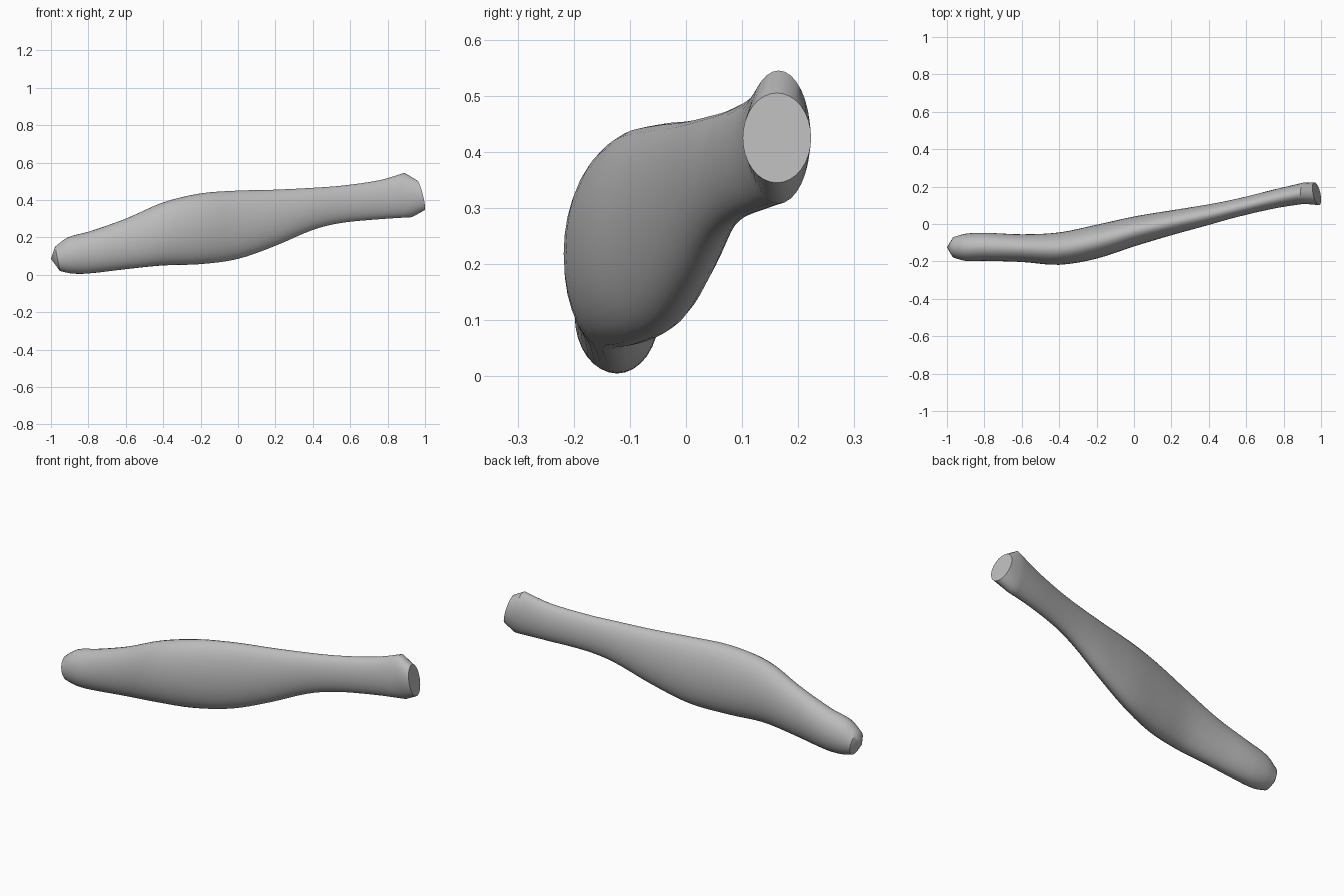
import bpy, bmesh, math
from mathutils import Vector

cube = bpy.data.objects.get("Cube")
if cube:
    bpy.data.objects.remove(cube)

SIDES = 32
STEPS = 4

# Sections: x, z bottom, z top, y front, y back, lean of x along z
SECTIONS = [
    (-0.965, 0.02, 0.15, -0.18, -0.07, -0.2),
    (-0.90, 0.007, 0.20, -0.197, -0.052, -0.1),
    (-0.80, 0.007, 0.23, -0.197, -0.047, 0),
    (-0.60, 0.03, 0.30, -0.203, -0.055, 0),
    (-0.40, 0.05, 0.387, -0.218, -0.045, 0),
    (-0.20, 0.057, 0.435, -0.185, -0.004, 0),
    (0.0, 0.085, 0.45, -0.12, 0.04, 0),
    (0.20, 0.155, 0.455, -0.06, 0.073, 0),
    (0.40, 0.24, 0.465, -0.005, 0.105, 0),
    (0.55, 0.277, 0.476, 0.037, 0.135, 0),
    (0.76, 0.298, 0.505, 0.085, 0.187, -0.06),
    (0.91, 0.308, 0.545, 0.108, 0.222, -0.17),
    (0.977, 0.345, 0.505, 0.101, 0.223, -0.25),
]


def smooth_between(a, b, c, d, t):
    """Blend from b to c with slopes that allow for uneven spacing."""
    h = c[0] - b[0]
    out = [b[0] + h * t]
    for i in range(1, len(b)):
        m0 = (c[i] - a[i]) / (c[0] - a[0]) * h
        m1 = (d[i] - b[i]) / (d[0] - b[0]) * h
        out.append((2*t**3 - 3*t**2 + 1) * b[i] + (t**3 - 2*t**2 + t) * m0
                   + (3*t**2 - 2*t**3) * c[i] + (t**3 - t**2) * m1)
    return out


def all_sections():
    last = len(SECTIONS) - 1
    rows = [SECTIONS[0]]
    for k in range(last):
        b, c = SECTIONS[k], SECTIONS[k + 1]
        if k == last - 1:          # straight chamfer at the thick end
            rows.append(c)
            continue
        a = SECTIONS[max(k - 1, 0)]
        # keep the flared rim crisp
        d = c if k == last - 2 else SECTIONS[k + 2]
        rows += [smooth_between(a, b, c, d, s / STEPS) for s in range(1, STEPS + 1)]
    return rows


def ring(bm, row, side_lean=0.0):
    x, z0, z1, y0, y1, lean = row
    verts = []
    for i in range(SIDES):
        ang = 2 * math.pi * i / SIDES
        dy = (y1 - y0) / 2 * math.cos(ang)
        dz = (z1 - z0) / 2 * math.sin(ang)
        verts.append(bm.verts.new((x + lean * dz + side_lean * dy,
                                   (y0 + y1) / 2 + dy, (z0 + z1) / 2 + dz)))
    return verts


def cap(bm, loop, push):
    """Close a ring with a fan around a centre point."""
    centre = sum((v.co for v in loop), Vector()) / SIDES
    hub = bm.verts.new(centre + Vector((push, 0, 0)))
    return [bm.faces.new((loop[i], loop[(i + 1) % SIDES], hub)) for i in range(SIDES)]


# Long muscle-shaped body
bm = bmesh.new()
rows = all_sections()
rings = [ring(bm, r, -0.2 if r is rows[-1] else 0.0) for r in rows]
for a, b in zip(rings, rings[1:]):
    for i in range(SIDES):
        j = (i + 1) % SIDES
        bm.faces.new((a[i], a[j], b[j], b[i]))

# Pointed thin end and flat thick end
cap(bm, rings[0], -0.035)
cap(bm, rings[-1], 0.0)
bmesh.ops.recalc_face_normals(bm, faces=bm.faces)

mesh = bpy.data.meshes.new("muscle_body")
bm.to_mesh(mesh)
bm.free()
body = bpy.data.objects.new("muscle_body", mesh)
bpy.context.collection.objects.link(body)

# Plain grey
grey = bpy.data.materials.new("plain_grey")
grey.use_nodes = True
colour = (0.5, 0.5, 0.5, 1)
grey.diffuse_color = colour
grey.node_tree.nodes["Principled BSDF"].inputs["Base Color"].default_value = colour
mesh.materials.append(grey)

# Smooth surface with sharp end rims
bpy.ops.object.select_all(action='DESELECT')
body.select_set(True)
bpy.context.view_layer.objects.active = body
bpy.ops.object.shade_smooth_by_angle(angle=math.radians(35))
